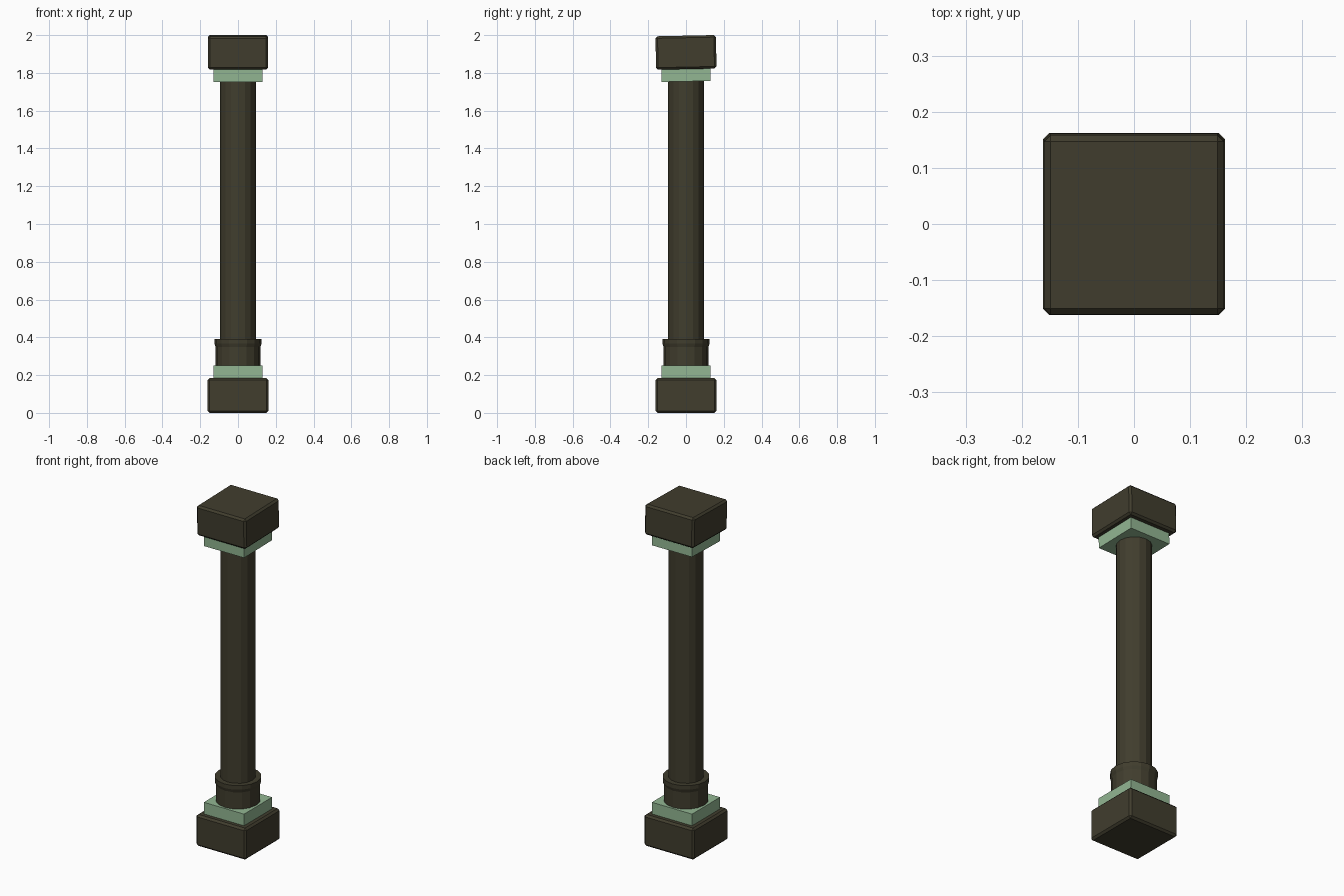
import bpy, math

if "Cube" in bpy.data.objects:
    bpy.data.objects.remove(bpy.data.objects["Cube"])

def material(name, color):
    m = bpy.data.materials.new(name)
    m.diffuse_color = color
    m.use_nodes = True
    m.node_tree.nodes["Principled BSDF"].inputs["Base Color"].default_value = m.diffuse_color
    return m

stone = material("dark_stone", (0.052, 0.047, 0.027, 1))
green = material("pale_green", (0.29, 0.47, 0.29, 1))

def block(name, half, z0, z1, bevel, mat, tilt=0):
    bpy.ops.mesh.primitive_cube_add(size=1, location=(0, 0, (z0 + z1) / 2),
                                    rotation=(tilt, 0, 0))
    o = bpy.context.object
    o.name = name
    o.scale = (2 * half, 2 * half, z1 - z0)
    bpy.ops.object.transform_apply(location=False, rotation=False, scale=True)
    if bevel:
        b = o.modifiers.new("chamfer", 'BEVEL')
        b.width = bevel
        b.segments = 1
    o.data.materials.append(mat)

def turned(name, profile, mat, sides=16):
    # Revolve (radius, z) points and cap both ends
    verts = [(r * math.cos(2 * math.pi * i / sides), r * math.sin(2 * math.pi * i / sides), z)
             for r, z in profile for i in range(sides)]
    faces = [(k * sides + i, k * sides + (i + 1) % sides,
              (k + 1) * sides + (i + 1) % sides, (k + 1) * sides + i)
             for k in range(len(profile) - 1) for i in range(sides)]
    faces.append(tuple(reversed(range(sides))))
    faces.append(tuple(range((len(profile) - 1) * sides, len(profile) * sides)))
    me = bpy.data.meshes.new(name)
    me.from_pydata(verts, [], faces)
    me.materials.append(mat)
    o = bpy.data.objects.new(name, me)
    bpy.context.collection.objects.link(o)

tilt = math.radians(1.2)  # the capital sits slightly askew

# Base
block("base_block", 0.162, 0.0, 0.184, 0.011, stone)
block("base_plate", 0.13, 0.175, 0.252, 0, green)

# Collar with a flared lip, and the shaft
turned("collar", [(0.119, 0.245), (0.119, 0.35), (0.125, 0.368), (0.125, 0.392)], stone)
turned("shaft", [(0.095, 0.25), (0.095, 1.765)], stone)

# Capital
block("capital_plate", 0.13, 1.755, 1.83, 0, green, tilt)
block("capital_block", 0.16, 1.82, 1.997, 0.011, stone, tilt)
